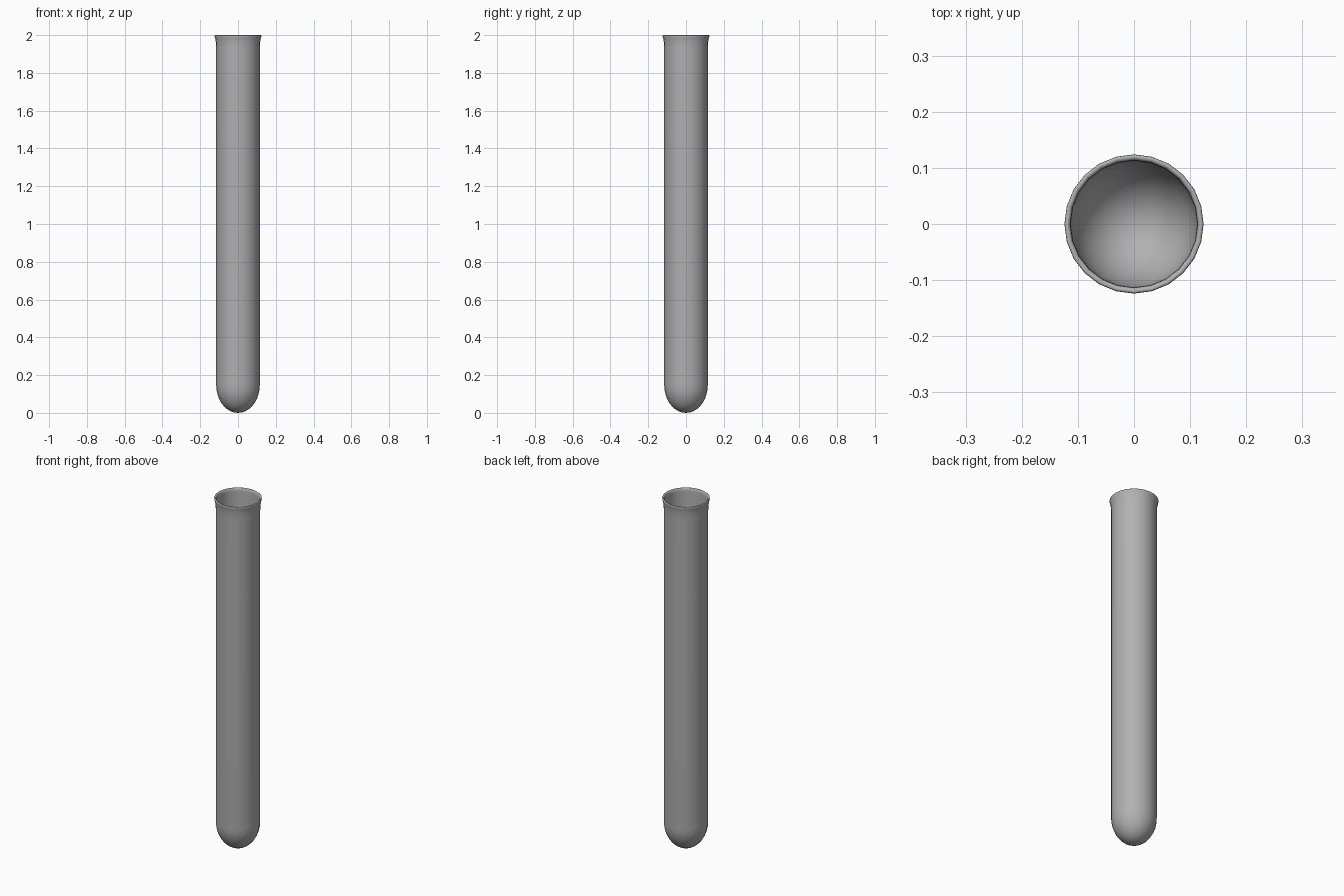
import bpy, bmesh, math

if "Cube" in bpy.data.objects:
    bpy.data.objects.remove(bpy.data.objects["Cube"])

SIDES = 24

# Half profile (radius, height): outer rounded bottom, wall, flared lip, inner wall, inner bottom
def bowl(radius, top, bottom, steps=9):
    return [(radius * math.sin(i / steps * math.pi / 2),
             top - (top - bottom) * math.cos(i / steps * math.pi / 2))
            for i in range(steps + 1)]

outer = bowl(0.1157, 0.15, 0.0)
lip = [(0.1157, 1.93), (0.1175, 1.965), (0.1205, 1.982), (0.124, 1.994),
       (0.1235, 1.998), (0.121, 2.0), (0.1165, 1.999), (0.1137, 1.994), (0.1128, 1.98)]
inner = bowl(0.1125, 0.15, 0.004)[::-1]
profile = outer + lip + inner

# Test tube, lathed around z
bm = bmesh.new()
rings = []
for r, z in profile:
    if r < 1e-6:
        rings.append([bm.verts.new((0, 0, z))])
    else:
        rings.append([bm.verts.new((r * math.cos(2 * math.pi * k / SIDES),
                                    r * math.sin(2 * math.pi * k / SIDES), z))
                      for k in range(SIDES)])
for a, b in zip(rings, rings[1:]):
    for k in range(SIDES):
        n = (k + 1) % SIDES
        if len(a) == 1:
            bm.faces.new((a[0], b[n], b[k]))
        elif len(b) == 1:
            bm.faces.new((a[k], a[n], b[0]))
        else:
            bm.faces.new((a[k], a[n], b[n], b[k]))
bmesh.ops.recalc_face_normals(bm, faces=bm.faces)
mesh = bpy.data.meshes.new("test_tube")
bm.to_mesh(mesh)
bm.free()
tube = bpy.data.objects.new("test_tube", mesh)
bpy.context.collection.objects.link(tube)
for p in mesh.polygons:
    p.use_smooth = True

# Dark grey glass
glass = bpy.data.materials.new("grey_glass")
glass.diffuse_color = (0.44, 0.44, 0.44, 1)
glass.use_nodes = True
glass.node_tree.nodes["Principled BSDF"].inputs["Base Color"].default_value = glass.diffuse_color
mesh.materials.append(glass)
